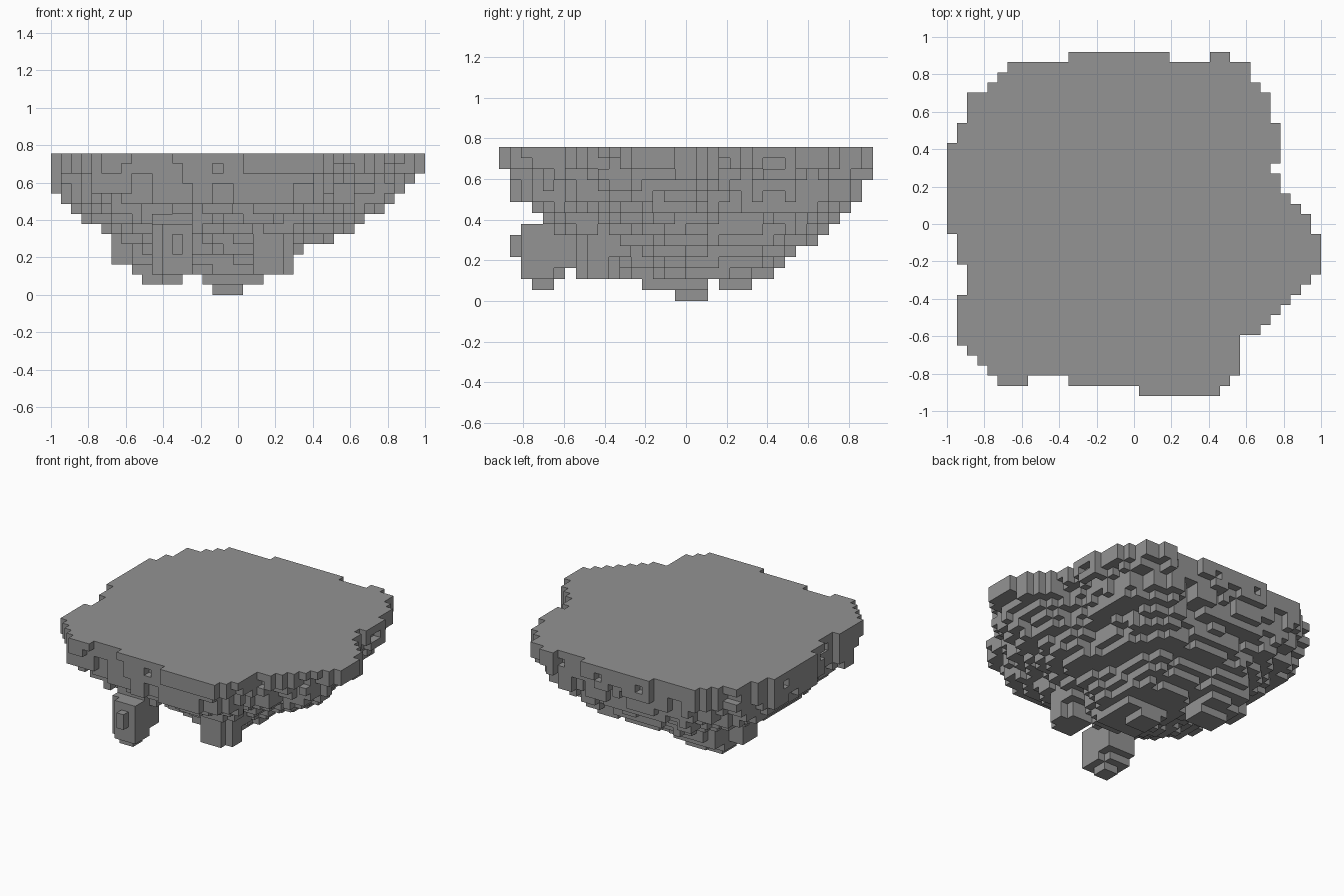
import bpy, bmesh, random

if "Cube" in bpy.data.objects:
    bpy.data.objects.remove(bpy.data.objects["Cube"])

random.seed(7)
V = 2 / 37                    # voxel edge
NX, NY, NZ = 37, 34, 14

# Rim outline: first and last cell of every row, front to back
LEFT = [19, 12, 4, 3, 2, 1, 1, 1, 1, 1, 2, 2, 2, 1, 1, 1] + [0] * 9 + \
       [1, 1, 2, 2, 2, 4, 5, 6, 12]
RIGHT = [27, 28, 29, 29, 29, 29, 31, 32, 33, 34, 35, 36, 37, 37, 37, 37, 36, 36,
         35, 34, 33, 33, 32, 33, 33, 33, 33, 32, 32, 32, 31, 30, 30, 22]
rim = {(i, j) for j in range(NY) for i in range(LEFT[j], RIGHT[j])}
rim |= {(i, 1) for i in range(5, 8)} | {(i, 33) for i in range(26, 28)}

# Bounds of the tapering body, one per level from the bottom: x0, x1, y0, y1
LEVELS = [(16, 19, 16, 19), (15, 21, 13, 19), (13, 23, 11, 23), (11, 24, 10, 25),
          (9, 25, 9, 26), (7, 28, 8, 29), (5, 30, 6, 30), (3, 31, 4, 31),
          (2, 33, 3, 32), (1, 34, 1, 33), (0, 35, 1, 33), (0, 36, 1, 34)]

# Hanging lumps as boxes: x0, x1, y0, y1, z0, z1
FRONT_LUMP = [(11, 13, 3, 5, 1, 3), (11, 14, 2, 5, 2, 7), (10, 13, 3, 6, 2, 7),
              (12, 13, 1, 2, 4, 6), (10, 14, 4, 7, 3, 8), (11, 15, 5, 9, 6, 9)]
MIDDLE_LUMP = [(20, 23, 7, 11, 2, 6), (21, 24, 8, 10, 2, 6), (20, 24, 9, 12, 4, 6)]
BACK_LUMP = [(9, 13, 20, 23, 1, 6), (8, 13, 20, 24, 2, 6), (10, 13, 20, 25, 2, 6),
             (6, 12, 20, 23, 3, 6), (8, 14, 19, 26, 3, 6), (9, 14, 20, 27, 4, 7)]

solid = set()


def add_box(x0, x1, y0, y1, z0, z1):
    solid.update((i, j, k) for i in range(x0, x1)
                 for j in range(y0, y1) for k in range(z0, z1))


# Tapering body: the rim outline squeezed and rounded at each level, rough edges
below = set()
for k, (x0, x1, y0, y1) in enumerate(LEVELS):
    rough = {}
    for i in range(x0, x1):
        for j in range(y0, y1):
            block = (i // 2, j // 2)
            if block not in rough:
                rough[block] = random.choice((0.97, 1, 1, 1.03, 1.07))
            s = rough[block] + random.choice((-0.03, 0, 0, 0.03)) if k > 1 else 0.75
            u = ((i + 0.5 - x0) / (x1 - x0) - 0.5) * s
            w = ((j + 0.5 - y0) / (y1 - y0) - 0.5) * s
            rounded = abs(2 * u) ** 2.7 + abs(2 * w) ** 2.7 < 1.08
            cell = (int((u + 0.5) * NX // 1), int((w + 0.5) * NY // 1))
            if cell in rim and (i, j) in rim and (rounded or k > 10):
                below.add((i, j))
    solid |= {(i, j, k) for i, j in below}

# Flat top slab, its lower course chipped along the border
for i, j in rim:
    solid.add((i, j, 13))
inner = {(i, j) for i, j in rim
         if all((i + a, j + b) in rim for a, b in ((1, 0), (-1, 0), (0, 1), (0, -1)))}
for i, j in sorted(rim):
    if (i, j) in inner or random.random() < 0.8 or i > 34 or j < 1:
        solid.add((i, j, 12))

for box in FRONT_LUMP + MIDDLE_LUMP + BACK_LUMP:
    add_box(*box)

# Build only the exposed cube faces
SIDES = {
    (1, 0, 0): ((1, 0, 0), (1, 1, 0), (1, 1, 1), (1, 0, 1)),
    (-1, 0, 0): ((0, 0, 0), (0, 0, 1), (0, 1, 1), (0, 1, 0)),
    (0, 1, 0): ((0, 1, 0), (0, 1, 1), (1, 1, 1), (1, 1, 0)),
    (0, -1, 0): ((0, 0, 0), (1, 0, 0), (1, 0, 1), (0, 0, 1)),
    (0, 0, 1): ((0, 0, 1), (1, 0, 1), (1, 1, 1), (0, 1, 1)),
    (0, 0, -1): ((0, 0, 0), (0, 1, 0), (1, 1, 0), (1, 0, 0)),
}
bm = bmesh.new()
verts = {}


def corner(p):
    if p not in verts:
        verts[p] = bm.verts.new(((p[0] - NX / 2) * V, (p[1] - NY / 2) * V, p[2] * V))
    return verts[p]


for i, j, k in sorted(solid):
    for (dx, dy, dz), quad in SIDES.items():
        if (i + dx, j + dy, k + dz) not in solid:
            bm.faces.new([corner((i + a, j + b, k + c)) for a, b, c in quad])

mesh = bpy.data.meshes.new("floating_island")
bm.to_mesh(mesh)
bm.free()

# Plain grey stone
stone = bpy.data.materials.new("grey_stone")
stone.diffuse_color = (0.292, 0.292, 0.292, 1)
stone.use_nodes = True
stone.node_tree.nodes["Principled BSDF"].inputs["Base Color"].default_value = stone.diffuse_color
mesh.materials.append(stone)
bpy.context.collection.objects.link(bpy.data.objects.new("floating_island", mesh))
